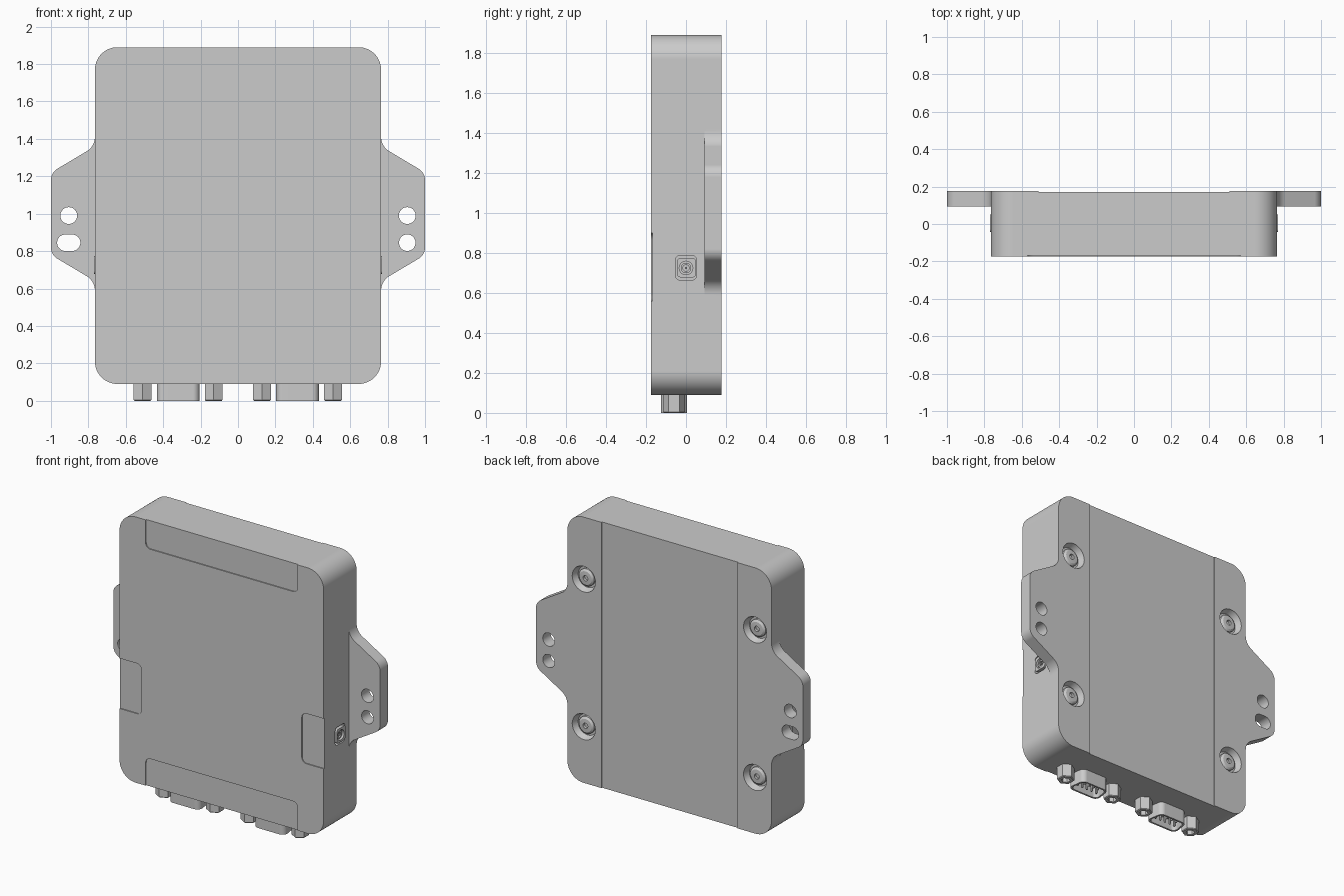
import bpy, bmesh, math
from mathutils import Vector

if "Cube" in bpy.data.objects:
    bpy.data.objects.remove(bpy.data.objects["Cube"])

MAP = {'x': lambda u, v, d: (d, u, v),
       'y': lambda u, v, d: (u, d, v),
       'z': lambda u, v, d: (u, v, d)}


def finish(name, bm):
    bmesh.ops.remove_doubles(bm, verts=bm.verts, dist=1e-5)
    bmesh.ops.recalc_face_normals(bm, faces=bm.faces)
    me = bpy.data.meshes.new(name)
    bm.to_mesh(me)
    bm.free()
    ob = bpy.data.objects.new(name, me)
    bpy.context.collection.objects.link(ob)
    return ob


def fillet(corners, seg=10):
    """Round each (u, v, radius) corner of a polygon."""
    out = []
    n = len(corners)
    for i, (u, v, r) in enumerate(corners):
        p = Vector((u, v))
        if r == 0:
            out.append((u, v))
            continue
        a = (Vector(corners[i - 1][:2]) - p).normalized()
        b = (Vector(corners[(i + 1) % n][:2]) - p).normalized()
        half = a.angle(b) / 2
        c = p + (a + b).normalized() * (r / math.sin(half))
        t = r / math.tan(half)
        s, e = p + a * t - c, p + b * t - c
        sweep = s.angle(e)
        for k in range(seg + 1):
            f = k / seg
            q = (s * math.sin((1 - f) * sweep) + e * math.sin(f * sweep)) / math.sin(sweep)
            out.append(tuple(c + q))
    return out


def box(u0, u1, v0, v1, r, seg=10):
    return fillet([(u0, v0, r), (u1, v0, r), (u1, v1, r), (u0, v1, r)], seg)


def prism(name, pts, axis, d0, d1):
    bm = bmesh.new()
    lo, hi = [[bm.verts.new(MAP[axis](u, v, d)) for u, v in pts] for d in (d0, d1)]
    n = len(pts)
    bm.faces.new(lo)
    bm.faces.new(hi)
    for i in range(n):
        bm.faces.new((lo[i], lo[(i + 1) % n], hi[(i + 1) % n], hi[i]))
    return finish(name, bm)


def lathe(name, prof, axis, cu, cv, n=32, phase=0.0):
    """Revolve (radius, depth) points about an axis through (cu, cv)."""
    bm = bmesh.new()
    rings = []
    for r, d in prof:
        rings.append([bm.verts.new(MAP[axis](cu + r * math.cos(phase + math.tau * k / n),
                                             cv + r * math.sin(phase + math.tau * k / n), d))
                      for k in range(n)])
    for a, b in zip(rings, rings[1:]):
        for k in range(n):
            bm.faces.new((a[k], a[(k + 1) % n], b[(k + 1) % n], b[k]))
    bm.faces.new(rings[0])
    bm.faces.new(rings[-1])
    return finish(name, bm)


def combine(target, other, op='DIFFERENCE'):
    bpy.context.view_layer.objects.active = target
    m = target.modifiers.new('bool', 'BOOLEAN')
    m.operation, m.object, m.solver = op, other, 'EXACT'
    bpy.ops.object.modifier_apply(modifier=m.name)
    bpy.data.objects.remove(other)


# Enclosure with rounded corners
B = 0.177
body = prism('enclosure', box(-0.765, 0.765, 0.09, 1.89, 0.12, 14), 'y', -0.175, B)

# Mounting ears: two round holes on the right, hole and slot on the left
for s in (1, -1):
    ear = fillet([(s * u, v, r) for u, v, r in (
        (0.70, 0.58, 0), (0.765, 0.58, 0), (0.765, 0.64, 0.09), (1.0, 0.78, 0.07),
        (1.0, 1.22, 0.07), (0.765, 1.36, 0.09), (0.765, 1.42, 0), (0.70, 1.42, 0))])
    combine(body, prism('ear', ear, 'y', 0.093, B), 'UNION')
    combine(body, lathe('hole', [(0.045, 0), (0.045, 0.3)], 'y', s * 0.905, 0.99))
    w = 0.044 if s > 0 else 0.062
    combine(body, prism('slot', box(s * 0.905 - w, s * 0.905 + w, 0.801, 0.889, 0.0435), 'y', 0, 0.3))

# Shallow channel down the back between the two raised strips
combine(body, prism('channel', box(-0.51, 0.51, 0, 2, 0.001, 1), 'y', 0.17, 0.3))

# Shallow notches in the edges of the front face
for x0, x1, z0, z1 in ((-0.57, 0.57, 1.70, 2.1), (-0.57, 0.57, -0.1, 0.28),
                       (0.60, 0.95, 0.56, 0.90), (-0.95, -0.60, 0.56, 0.90)):
    combine(body, prism('notch', box(x0, x1, z0, z1, 0.035, 6), 'y', -0.3, -0.168))

# Counterbored screws on the back
for x in (-0.642, 0.642):
    for z in (0.47, 1.47):
        combine(body, lathe('bore', [(0.072, 0.135), (0.087, 0.17), (0.087, 0.3)], 'y', x, z))
        lathe('cover_screw', [(0.0, 0.13), (0.058, 0.13), (0.058, 0.148), (0.045, 0.158),
                              (0.018, 0.16), (0.018, 0.142), (0.0, 0.142)], 'y', x, z)

# Side sockets: recess, slightly proud nut and centre pin
for s in (1, -1):
    combine(body, prism('recess', box(-0.052, 0.052, 0.665, 0.787, 0.02, 5), 'x', s * 0.735, s * 0.9))
    nut = prism('side_socket_nut', box(-0.044, 0.05, 0.678, 0.774, 0.016, 4), 'x', s * 0.72, s * 0.771)
    combine(nut, lathe('hole', [(0.034, s * 0.742), (0.034, s * 0.9)], 'x', 0, 0.725))
    lathe('side_socket_ring', [(0.0, s * 0.735), (0.026, s * 0.735), (0.026, s * 0.762),
                               (0.016, s * 0.762), (0.016, s * 0.75), (0.0, s * 0.75)],
          'x', 0, 0.725, 24)
    lathe('side_socket_pin', [(0.006, s * 0.74), (0.006, s * 0.764)], 'x', 0, 0.725, 12)

# D-shaped connectors with pins, each between two hex standoffs
CY = -0.06


def d_shape(cx, inset):
    w, n, h = 0.12 - inset, 0.1 - inset, 0.066 - inset
    r = 0.035 - inset * 0.6
    return fillet([(cx - w, CY - h, r), (cx + w, CY - h, r),
                   (cx + n, CY + h, r), (cx - n, CY + h, r)], 6)


for cx in (-0.32, 0.318):
    shell = prism('connector_shell', d_shape(cx, 0), 'z', 0.0, 0.1)
    combine(shell, prism('cavity', d_shape(cx, 0.012), 'z', -0.1, 0.07))
    for count, y in ((5, CY - 0.02), (4, CY + 0.02)):
        for k in range(count):
            x = cx + (k - (count - 1) / 2) * 0.038
            lathe('connector_pin', [(0.005, 0.012), (0.008, 0.018), (0.008, 0.08)], 'z', x, y, 10)
    for dx in (-0.19, 0.19):
        lathe('hex_standoff', [(0.0, 0.1), (0.055, 0.1), (0.055, 0.005), (0.05, 0.0),
                               (0.028, 0.0), (0.028, 0.07), (0.0, 0.07)],
              'z', cx + dx, CY, 6, math.pi / 2)

# Smooth the curves, keep the edges crisp
for ob in list(bpy.context.collection.objects):
    bpy.ops.object.select_all(action='DESELECT')
    ob.select_set(True)
    bpy.context.view_layer.objects.active = ob
    bpy.ops.object.shade_smooth_by_angle(angle=math.radians(30))
    m = ob.modifiers.new('normals', 'WEIGHTED_NORMAL')
    m.keep_sharp = True
